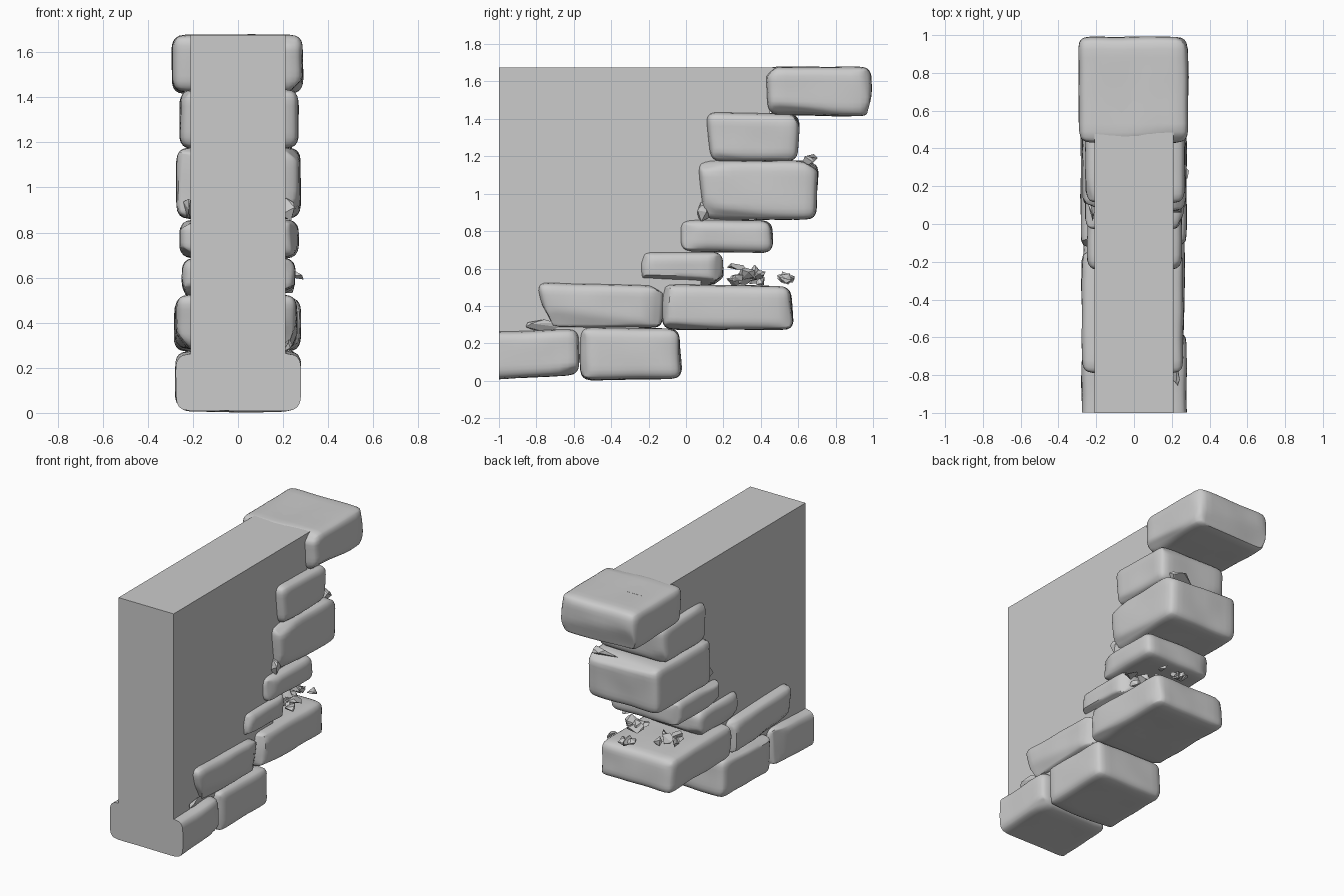
import bpy, bmesh, math, random
from mathutils import Vector, noise

if "Cube" in bpy.data.objects:
    bpy.data.objects.remove(bpy.data.objects["Cube"])

random.seed(11)


def finish(bm, name, smooth):
    bmesh.ops.recalc_face_normals(bm, faces=bm.faces)
    for f in bm.faces:
        f.smooth = smooth
    me = bpy.data.meshes.new(name)
    bm.to_mesh(me)
    bm.free()
    ob = bpy.data.objects.new(name, me)
    bpy.context.collection.objects.link(ob)
    return ob


def make_stone(name, x0, x1, corners, trim=None):
    """Worn block: rounded box, chipped by planes, fitted to a side-view quad."""
    (by0, bz0), (by1, bz1), (ty1, tz1), (ty0, tz0) = corners
    half = Vector(((x1 - x0) / 2, (by1 - by0 + ty1 - ty0) / 4, (tz0 + tz1 - bz0 - bz1) / 4))
    r = 0.055
    bm = bmesh.new()
    bmesh.ops.create_cube(bm, size=2)
    bmesh.ops.subdivide_edges(bm, edges=bm.edges[:], cuts=13, use_grid_fill=True)
    # random chamfer planes that knock off edges and corners
    planes = []
    for i in range(12):
        s = [random.choice((-1, 1)) for _ in range(3)]
        n = Vector([s[k] * random.uniform(0.25, 1) for k in range(3)])
        if i % 2:
            n[random.randrange(3)] *= 0.1
        n.normalize()
        reach = sum(abs(n[k]) * half[k] for k in range(3))
        planes.append((n, reach - random.uniform(0.025, 0.055)))
    seed = Vector([random.uniform(-50, 50) for _ in range(3)])
    for v in bm.verts:
        p = Vector([math.sin(v.co[k] * math.pi / 2) * half[k] for k in range(3)])
        core = Vector([max(-half[k] + r, min(half[k] - r, p[k])) for k in range(3)])
        d = p - core
        p = core + d.normalized() * r if d.length > 1e-6 else p
        for n, lim in planes:
            over = p.dot(n) - lim
            if over > 0:
                p -= n * over
        p += p.normalized() * noise.noise(p * 6 + seed) * 0.008
        v.co = p
    bmesh.ops.smooth_vert(bm, verts=bm.verts, factor=0.3,
                          use_axis_x=True, use_axis_y=True, use_axis_z=True)
    # fit exactly into the quad
    lo = [min(v.co[k] for v in bm.verts) for k in range(3)]
    hi = [max(v.co[k] for v in bm.verts) for k in range(3)]
    for v in bm.verts:
        u, s, t = [(v.co[k] - lo[k]) / (hi[k] - lo[k]) for k in range(3)]
        y = (1 - t) * ((1 - s) * by0 + s * by1) + t * ((1 - s) * ty0 + s * ty1)
        z = (1 - t) * ((1 - s) * bz0 + s * bz1) + t * ((1 - s) * tz0 + s * tz1)
        v.co = (x0 + u * (x1 - x0), y, z)
    if trim is not None:
        cut = bmesh.ops.bisect_plane(bm, geom=bm.verts[:] + bm.edges[:] + bm.faces[:],
                                     plane_co=(0, trim, 0), plane_no=(0, -1, 0), clear_outer=True)
        rim = [e for e in cut['geom_cut'] if isinstance(e, bmesh.types.BMEdge)]
        bmesh.ops.contextual_create(bm, geom=rim)
    ob = finish(bm, name, True)
    bpy.context.view_layer.objects.active = ob
    ob.select_set(True)
    bpy.ops.object.shade_smooth_by_angle(angle=math.radians(40))
    ob.select_set(False)


def make_chip(name, centre, size):
    """Small sharp fragment: hull of a few scattered points."""
    bm = bmesh.new()
    for i in range(9):
        d = Vector([random.gauss(0, 1) for _ in range(3)]).normalized()
        bm.verts.new([centre[k] + d[k] * size[k] * 0.55 for k in range(3)])
    hull = bmesh.ops.convex_hull(bm, input=bm.verts[:])
    junk = {g for g in hull['geom_interior'] if isinstance(g, bmesh.types.BMVert)}
    bmesh.ops.delete(bm, geom=list(junk), context='VERTS')
    bmesh.ops.dissolve_limit(bm, angle_limit=math.radians(15), verts=bm.verts[:], edges=bm.edges[:])
    finish(bm, name, False)


# plain wall slab with a stepped broken edge hidden inside the stones
profile = [(-1, 0.14), (-0.25, 0.14), (-0.25, 0.38), (0.08, 0.38), (0.08, 0.76), (0.3, 0.76),
           (0.3, 1.3), (0.45, 1.3), (0.45, 1.5), (0.71, 1.5), (0.71, 1.676), (-1, 1.676)]
bm = bmesh.new()
face = bm.faces.new([bm.verts.new((-0.21, y, z)) for y, z in profile])
ext = bmesh.ops.extrude_face_region(bm, geom=[face])
bmesh.ops.translate(bm, vec=(0.42, 0, 0), verts=[g for g in ext['geom'] if isinstance(g, bmesh.types.BMVert)])
finish(bm, "wall_slab", False)

# stones: x range, then side-view corners (bottom front, bottom back, top back, top front)
stones = [
    (-0.28, 0.28, [(-1.12, 0.0), (-0.57, 0.03), (-0.57, 0.28), (-1.12, 0.26)]),
    (-0.27, 0.27, [(-0.57, 0.0), (-0.02, 0.01), (-0.03, 0.28), (-0.57, 0.29)]),
    (-0.28, 0.265, [(-0.75, 0.28), (-0.12, 0.28), (-0.12, 0.51), (-0.80, 0.53)]),
    (-0.285, 0.28, [(-0.13, 0.27), (0.58, 0.27), (0.56, 0.51), (-0.13, 0.52)]),
    (-0.25, 0.255, [(-0.24, 0.51), (0.20, 0.51), (0.20, 0.69), (-0.25, 0.69)]),
    (-0.26, 0.27, [(-0.03, 0.69), (0.47, 0.68), (0.46, 0.86), (-0.03, 0.86)]),
    (-0.275, 0.28, [(0.09, 0.86), (0.70, 0.86), (0.71, 1.18), (0.06, 1.18)]),
    (-0.26, 0.27, [(0.13, 1.17), (0.60, 1.17), (0.61, 1.43), (0.10, 1.44)]),
    (-0.295, 0.29, [(0.44, 1.42), (1.00, 1.41), (0.99, 1.68), (0.42, 1.68)]),
]
for i, (x0, x1, quad) in enumerate(stones):
    make_stone(f"edge_stone_{i + 1}", x0, x1, quad, -0.999 if i == 0 else None)

# rubble heap on the broad ledge: centre x, y and spread x, y
heaps = [(0.18, 0.31, 0.08, 0.08, 9, 0.05), (0.1, 0.51, 0.09, 0.05, 6, 0.0),
         (-0.14, 0.33, 0.08, 0.07, 7, 0.0)]
n = 0
for cx, cy, sx, sy, count, rise in heaps:
    for i in range(count):
        n += 1
        s = random.uniform(0.05, 0.095)
        make_chip(f"rubble_{n}",
                  (cx + random.uniform(-sx, sx), cy + random.uniform(-sy, sy),
                   0.535 + random.uniform(0, 0.015) + rise * i / count),
                  (s, s * 1.2, s * 0.8))

# larger chips wedged between the stones
wedges = [((0.16, 0.64, 1.17), (0.17, 0.13, 0.1)), ((0.22, 0.08, 0.90), (0.06, 0.12, 0.1)),
          ((0.22, -0.77, 0.29), (0.06, 0.17, 0.07)), ((-0.22, 0.08, 0.90), (0.06, 0.12, 0.1))]
for i, (c, s) in enumerate(wedges):
    make_chip(f"wedged_chip_{i + 1}", c, s)
